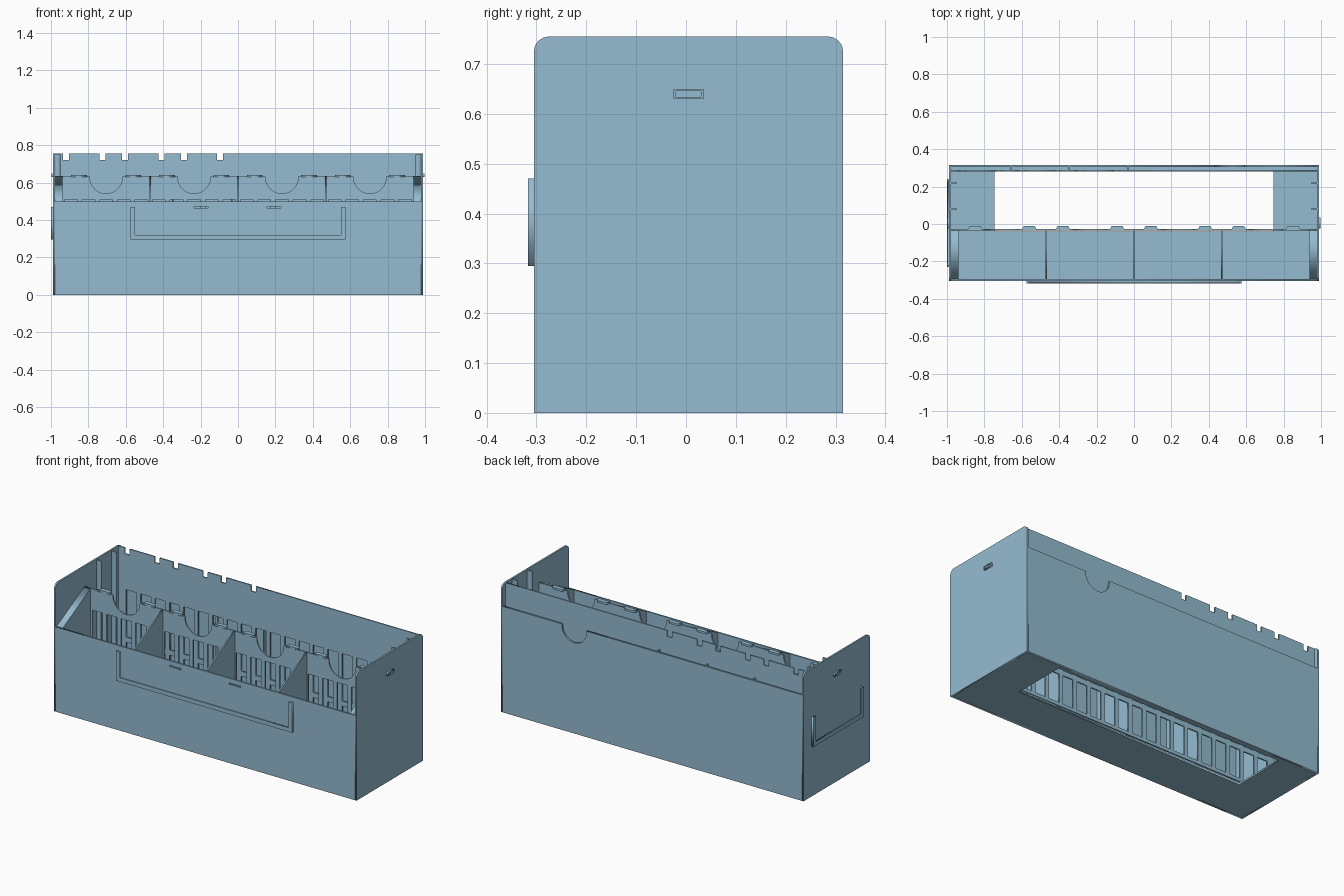
import bpy, math
from mathutils import Matrix

if "Cube" in bpy.data.objects:
    bpy.data.objects.remove(bpy.data.objects["Cube"])

mat = bpy.data.materials.new("dusty blue")
mat.diffuse_color = (0.30, 0.50, 0.63, 1)
mat.use_nodes = True
mat.node_tree.nodes["Principled BSDF"].inputs["Base Color"].default_value = mat.diffuse_color

# Local (u, v, depth) axes mapped to each drawing plane
PLANES = {
    "XY": Matrix.Identity(4),
    "XZ": Matrix.Rotation(math.pi / 2, 4, "X"),
    "YZ": Matrix(((0, 0, 1, 0), (1, 0, 0, 0), (0, 1, 0, 0), (0, 0, 0, 1))),
}
AXIS = {"XY": 2, "XZ": 1, "YZ": 0}


def sheet(name, loops, plane, a, b):
    """Flat sheet cut from an outline and holes, spanning a..b across its plane."""
    cu = bpy.data.curves.new(name, "CURVE")
    cu.dimensions, cu.fill_mode, cu.extrude = "2D", "BOTH", abs(b - a) / 2
    for pts in loops:
        sp = cu.splines.new("POLY")
        sp.points.add(len(pts) - 1)
        for p, (u, v) in zip(sp.points, pts):
            p.co = (u, v, 0, 1)
        sp.use_cyclic_u = True
    tmp = bpy.data.objects.new(name + "_outline", cu)
    bpy.context.collection.objects.link(tmp)
    dg = bpy.context.evaluated_depsgraph_get()
    me = bpy.data.meshes.new_from_object(tmp.evaluated_get(dg))
    bpy.data.objects.remove(tmp)
    bpy.data.curves.remove(cu)
    shift = [0, 0, 0]
    shift[AXIS[plane]] = (a + b) / 2
    me.transform(Matrix.Translation(shift) @ PLANES[plane])
    me.materials.clear()
    me.materials.append(mat)
    me.name = name
    ob = bpy.data.objects.new(name, me)
    bpy.context.collection.objects.link(ob)
    return ob


def rect(u0, u1, v0, v1):
    return [(u0, v0), (u1, v0), (u1, v1), (u0, v1)]


def box(name, x, y, z):
    return sheet(name, [rect(*x, *y)], "XY", *z)


def arc(cx, cy, r, a0, a1, n=8):
    return [(cx + r * math.cos(math.radians(a0 + (a1 - a0) * i / n)),
             cy + r * math.sin(math.radians(a0 + (a1 - a0) * i / n))) for i in range(n + 1)]


W, F, B, T = 0.988, -0.305, 0.315, 0.01   # half width, front, back, wall thickness
INNER = W - T
BAY = 0.47

# Floor with a large opening behind the tray
sheet("floor", [rect(-INNER, INNER, F + T, B - T), rect(-0.745, 0.745, -0.04, 0.28)], "XY", 0, T)

# End walls with rounded top corners
side = [(F, 0), (B, 0)] + arc(B - 0.03, 0.725, 0.03, 0, 90) + arc(F + 0.03, 0.725, 0.03, 90, 180)
for s, n in ((-1, "left"), (1, "right")):
    sheet(n + "_wall", [side], "YZ", s * INNER, s * W)
    # Small raised clip on the outside
    clip = [rect(-0.025, 0.035, 0.63, 0.65), rect(-0.02, 0.03, 0.634, 0.646)]
    sheet(n + "_clip", clip, "YZ", s * W, s * (W + 0.01))
    sheet(n + "_clip_face", clip[1:], "YZ", s * W, s * (W + 0.005))
    # Vertical guide ribs on the inside
    for y in (0.08, 0.22):
        box(n + "_rib", sorted((s * INNER, s * 0.95)), (y - 0.005, y + 0.005), (T, 0.75))

# Front wall with two thin slots
slots = [rect(x - 0.037, x + 0.037, 0.465, 0.473) for x in (-0.197, 0.192)]
sheet("front_wall", [rect(-INNER, INNER, 0, 0.5)] + slots, "XZ", F, F + T)

# Back wall with a finger notch
notch = arc(0.51, 0.615, 0.08, 0, -180, 16)
back = [(-INNER, 0), (INNER, 0), (INNER, 0.625), (0.59, 0.625)] + notch + [(0.43, 0.625), (-INNER, 0.625)]
sheet("back_wall", [back], "XZ", B - T, B)


# Vertical windows shared by the two inner panels
def windows():
    out = []
    for i in range(20):
        c = -2 * BAY + (i + 0.5) * BAY / 5
        for z0, z1 in ((0.03, 0.20), (0.23, 0.51)):
            out.append(rect(c - 0.034, c + 0.034, z0, z1))
    return out


# Tall inner back panel with square notches in its top edge
top = []
for c in (-0.095, -0.29, -0.41, -0.605, -0.725, -0.92):
    top += [(c + 0.016, 0.755), (c + 0.016, 0.72), (c - 0.016, 0.72), (c - 0.016, 0.755)]
panel = [(-INNER, T), (INNER, T), (INNER, 0.755)] + top + [(-INNER, 0.755)]
sheet("back_panel", [panel] + windows(), "XZ", 0.28, 0.288)

# Dividers in the narrow rear pocket
for x in (-0.655, -0.345, -0.03):
    box("pocket_divider", (x - 0.004, x + 0.004), (0.288, B - T), (T, 0.63))

# Tray rear panel with a finger scoop in each bay
edge = []
for c in (0.705, 0.235, -0.235, -0.705):
    edge += [(c + 0.09, 0.635)] + arc(c, 0.63, 0.088, 0, -180, 20) + [(c - 0.09, 0.635)]
tray = [(-INNER, T), (INNER, T), (INNER, 0.635)] + edge + [(-INNER, 0.635)]
sheet("tray_panel", [tray] + windows(), "XZ", -0.035, -0.027)

# Hooked tabs beside each scoop
for c in (-0.85, -0.56, -0.38, -0.09, 0.09, 0.38, 0.56, 0.85):
    sheet("tray_tab", [[(c - 0.042, -0.035), (c + 0.042, -0.035), (c + 0.028, -0.01),
                        (c - 0.028, -0.01)]], "XY", 0.63, 0.642)

# Sloping tray dividers and solid tray ends
slope = [(F + T, T), (-0.035, T), (-0.035, 0.635), (F + T, 0.5)]
for x in (-BAY, 0, BAY):
    sheet("tray_divider", [slope], "YZ", x - 0.004, x + 0.004)
for s in (-1, 1):
    sheet("tray_end", [slope], "YZ", s * 0.938, s * INNER)


# Label holder: a U-shaped spacer and a wider retaining lip
def u_frame(c, half, w):
    return [(c - half, 0.295), (c + half, 0.295), (c + half, 0.47), (c + half - w, 0.47),
            (c + half - w, 0.295 + w), (c - half + w, 0.295 + w), (c - half + w, 0.47), (c - half, 0.47)]


for name, plane, face, c, half in (("front_label", "XZ", F, 0, 0.575),
                                   ("side_label", "YZ", -W, 0.005, 0.235)):
    sheet(name + "_spacer", [u_frame(c, half, 0.012)], plane, face - 0.006, face)
    sheet(name + "_lip", [u_frame(c, half, 0.024)], plane, face - 0.012, face - 0.006)
